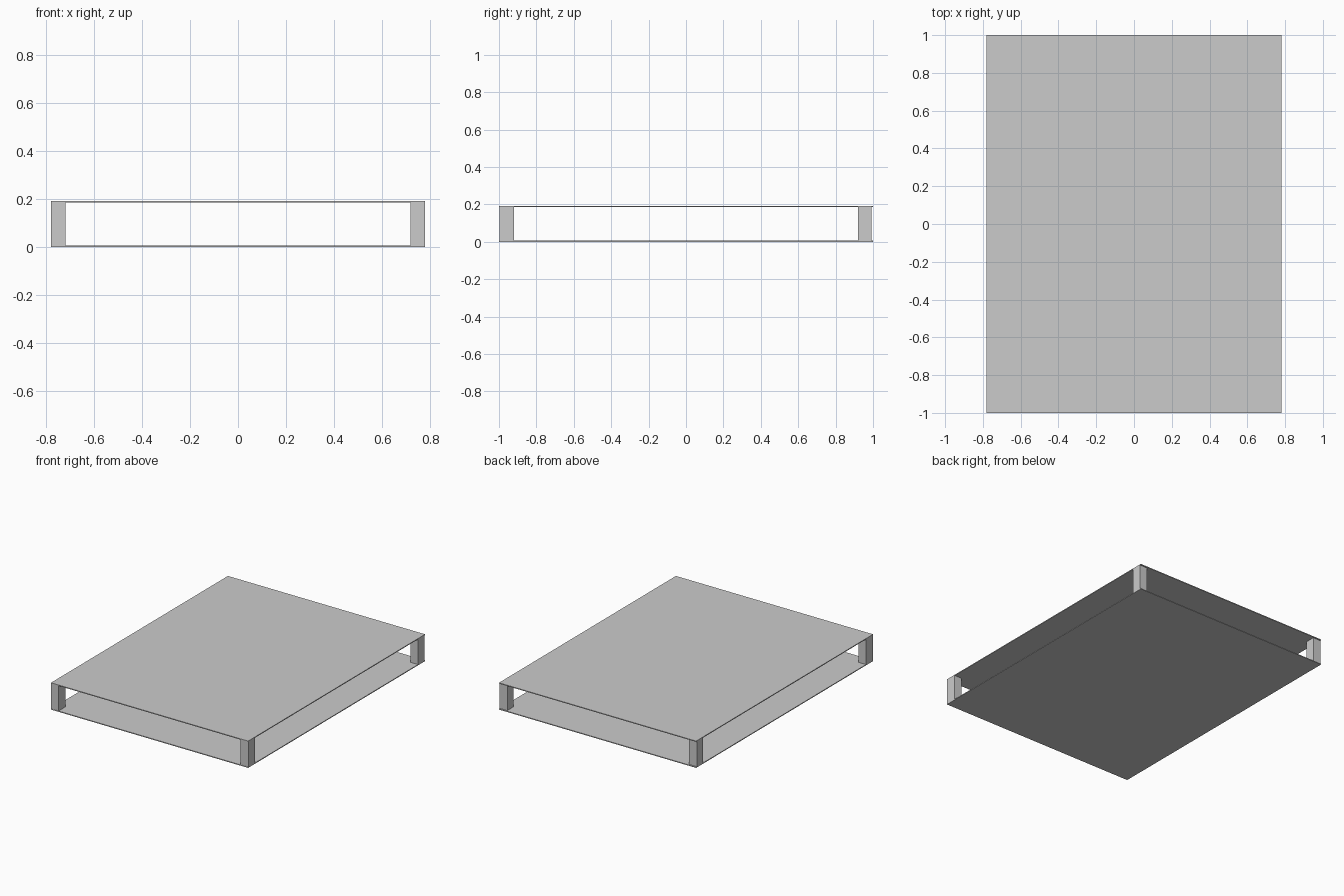
import bpy

if "Cube" in bpy.data.objects:
    bpy.data.objects.remove(bpy.data.objects["Cube"])

W, H, T = 0.78, 0.192, 0.006   # half width, height, sheet thickness


def box(name, x0, x1, y0, y1, z0, z1):
    bpy.ops.mesh.primitive_cube_add(size=1, location=((x0 + x1) / 2, (y0 + y1) / 2, (z0 + z1) / 2))
    ob = bpy.context.object
    ob.name = name
    ob.scale = (x1 - x0, y1 - y0, z1 - z0)
    bpy.ops.object.transform_apply(location=True, rotation=False, scale=True)
    return ob


# Thin bottom and top sheets
box("bottom_panel", -W, W, -1, 1, 0, T)
box("top_panel", -W, W, -1, 1, H - T, H)

# Corner posts between the sheets, mirrored left to right
for name, y0, y1 in (("front_posts", -0.998, -0.92), ("back_posts", 0.92, 0.992)):
    post = box(name, W - 0.06, W, y0, y1, T, H - T)
    post.modifiers.new("Mirror", 'MIRROR').use_axis[0] = True
